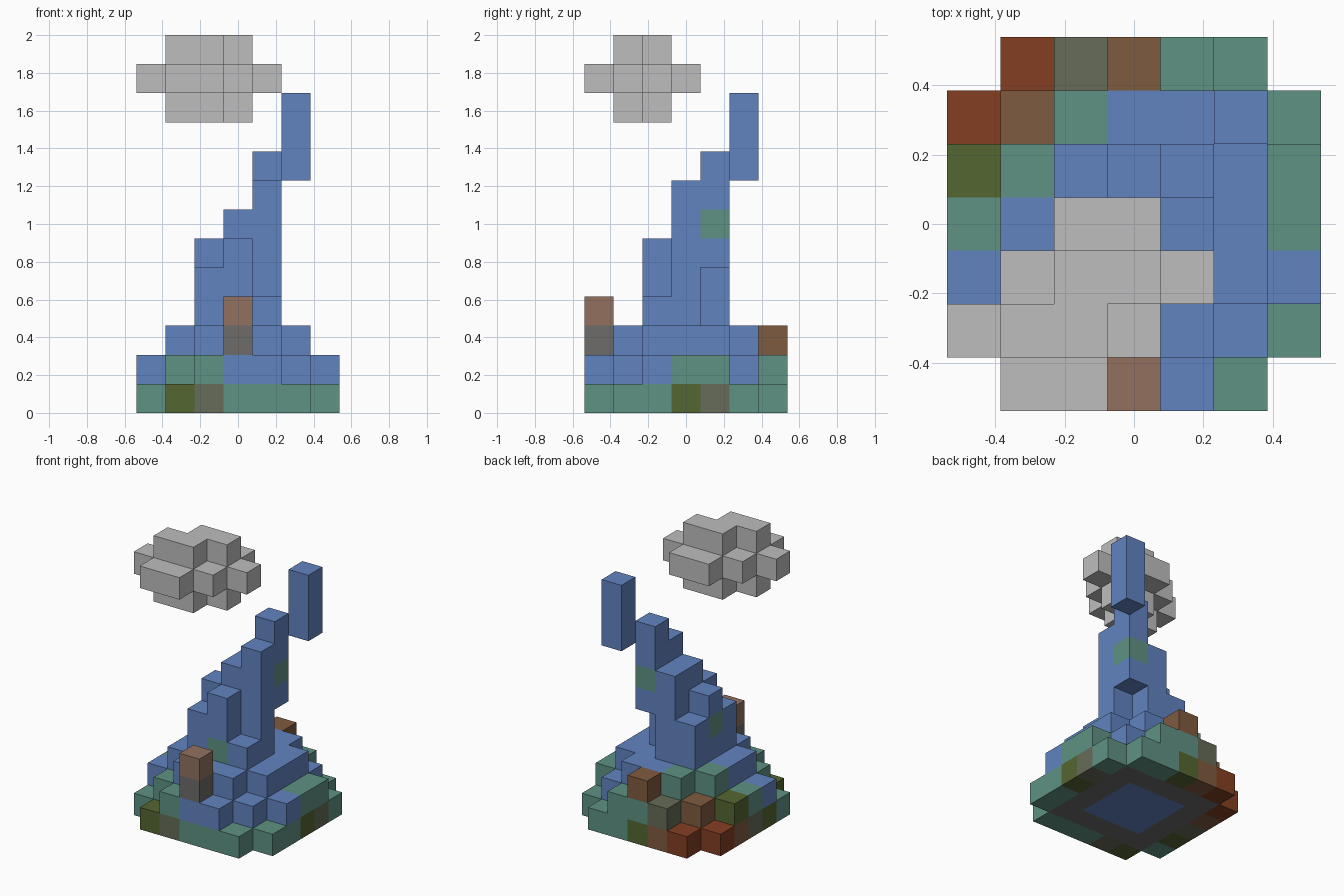
import bpy
import bmesh
from mathutils import Vector

cube = bpy.data.objects.get("Cube")
if cube:
    bpy.data.objects.remove(cube, do_unlink=True)

GRID, CELL = 7, 2 / 13


def linear(c):
    c /= 255
    return c / 12.92 if c <= 0.04045 else ((c + 0.055) / 1.055) ** 2.4


def material(name, hex_code):
    rgb = [linear(c) for c in bytes.fromhex(hex_code)]
    mat = bpy.data.materials.new(name)
    mat.use_nodes = True
    mat.diffuse_color = (*rgb, 1)
    bsdf = mat.node_tree.nodes["Principled BSDF"]
    bsdf.inputs["Base Color"].default_value = (*rgb, 1)
    bsdf.inputs["Roughness"].default_value = 0.9
    return mat


# One letter for each colour
PALETTE = {
    "B": material("blue", "6184C0"),
    "G": material("sea_green", "5F9283"),
    "O": material("olive", "556632"),
    "S": material("mossy_grey", "666C58"),
    "W": material("brown", "7F5B3F"),
    "R": material("rust", "843F22"),
    "P": material("clay", "927160"),
    "K": material("stone_grey", "6D6C6A"),
    "C": material("cloud_grey", "BDBEBD"),
}

# Each part: lowest layer, then plans per layer, rows from back to front
CLOUD_CAP = "......./......./......./......./..CC.../.CC..../......."
PARTS = {
    "ground_disc": (0, [
        ".RWOGG./RKKKKKG/WKBBBKS/SKBBBKO/OKBBBKG/GKKKKKG/.OSGGG.",
    ]),
    "mound": (1, [
        "..SGG../.WGBBB./OBBBBBG/GBBBBBG/BBBBBBB/.GBBBB./..GBB..",
        "......./..GBB../.GBBBB./.BBBBB./.BBBBB./..BBB../.......",
    ]),
    "leaning_tower": (3, [
        "......./......./..BB.../..BBB../..BGB../......./.......",
        "......./......./..BB.../..GBB../..BB.../......./.......",
        "......./......./...BB../..BBB../...B.../......./.......",
        "......./......./...BG../...BB../......./......./.......",
        "......./......./....B../....B../......./......./.......",
        "......./......./....B../......./......./......./.......",
    ]),
    "floating_tip": (8, [
        "......./.....B./......./......./......./......./.......",
    ] * 3),
    "front_post": (2, [
        "......./......./......./......./......./......./...K...",
        "......./......./......./......./......./......./...P...",
    ]),
    "back_stump": (2, [
        "...W.../......./......./......./......./......./.......",
    ]),
    "cloud": (10, [
        CLOUD_CAP,
        "......./......./......./..CC.../.CCCC../CCCC.../.CC....",
        CLOUD_CAP,
    ]),
}


def read_cells(base, layers):
    cells = {}
    for z, plan in enumerate(layers, base):
        for y, row in enumerate(reversed(plan.split("/"))):
            for x, letter in enumerate(row):
                if letter != ".":
                    cells[x, y, z] = letter
    return cells


def build(name, cells, solid):
    """Skin the cells with quads wherever a side is exposed."""
    bm = bmesh.new()
    letters = sorted(set(cells.values()))
    for cell, letter in cells.items():
        for axis in range(3):
            for sign in (-1, 1):
                normal, u, v = Vector(), Vector(), Vector()
                normal[axis] = sign
                u[(axis + 1) % 3] = sign
                v[(axis + 2) % 3] = 1
                if tuple(int(a + b) for a, b in zip(cell, normal)) in solid:
                    continue
                middle = Vector(cell) + (Vector((1, 1, 1)) + normal) / 2
                middle -= Vector((GRID / 2, GRID / 2, 0))
                corners = [(-u - v), (u - v), (u + v), (v - u)]
                face = bm.faces.new(
                    [bm.verts.new((middle + c / 2) * CELL) for c in corners])
                face.material_index = letters.index(letter)
    bmesh.ops.remove_doubles(bm, verts=bm.verts, dist=CELL / 100)
    mesh = bpy.data.meshes.new(name)
    bm.to_mesh(mesh)
    bm.free()
    for letter in letters:
        mesh.materials.append(PALETTE[letter])
    bpy.context.collection.objects.link(bpy.data.objects.new(name, mesh))


parts = {name: read_cells(*spec) for name, spec in PARTS.items()}
solid = set().union(*parts.values())
for name, cells in parts.items():
    build(name, cells, solid)
